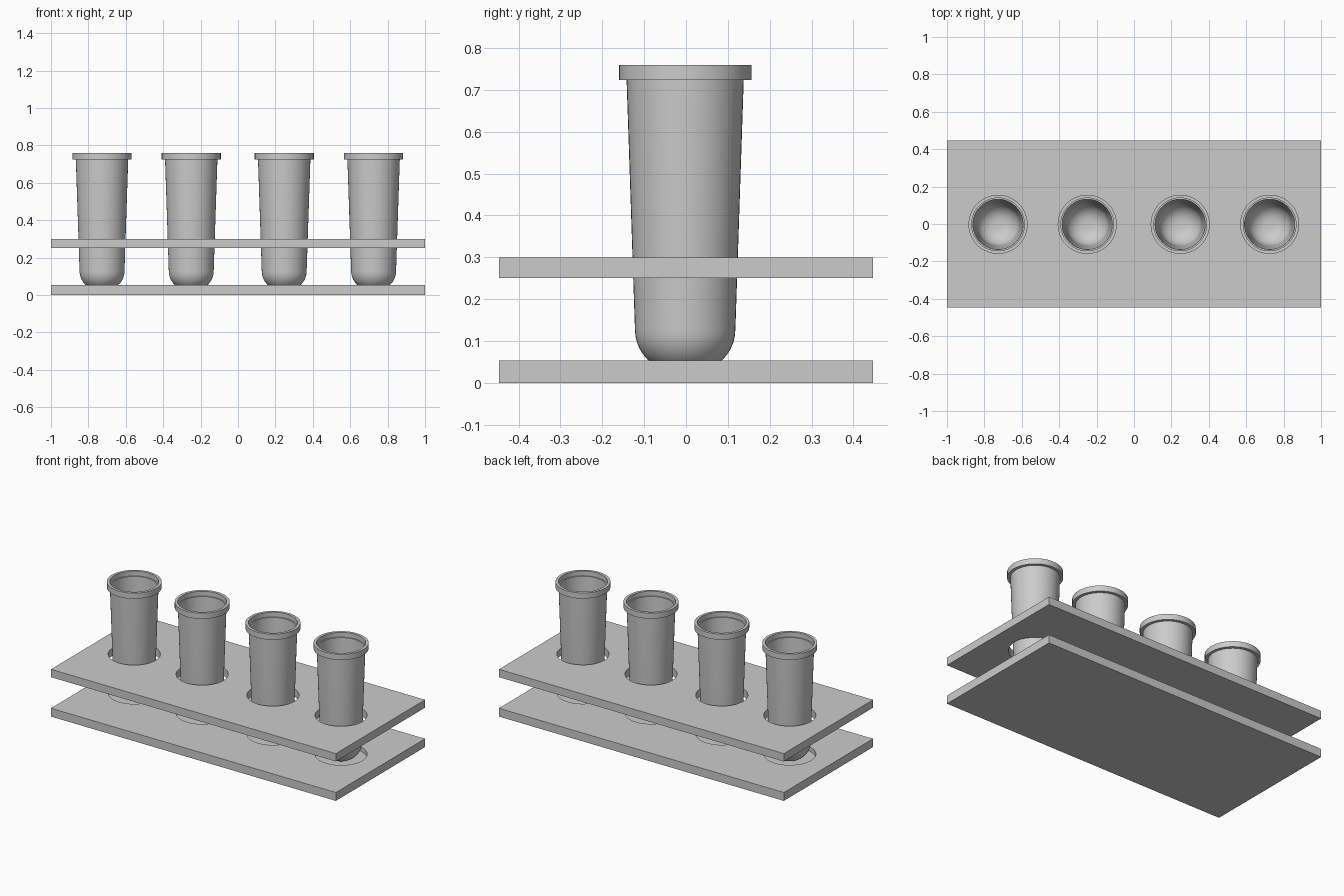
import bpy, bmesh, math
from mathutils import Matrix

if "Cube" in bpy.data.objects:
    bpy.data.objects.remove(bpy.data.objects["Cube"])

TUBE_X = (-0.727, -0.25, 0.247, 0.725)
TUBE_Y = -0.002
HOLE_R = 0.15
SEGMENTS = 48

grey = bpy.data.materials.new("light_grey")
grey.use_nodes = True
colour = (0.6, 0.6, 0.6, 1)
grey.diffuse_color = colour
grey.node_tree.nodes["Principled BSDF"].inputs["Base Color"].default_value = colour


def add_object(name, bm):
    bmesh.ops.recalc_face_normals(bm, faces=bm.faces)
    mesh = bpy.data.meshes.new(name)
    bm.to_mesh(mesh)
    bm.free()
    mesh.materials.append(grey)
    obj = bpy.data.objects.new(name, mesh)
    bpy.context.collection.objects.link(obj)
    return obj


def activate(obj):
    bpy.ops.object.select_all(action="DESELECT")
    obj.select_set(True)
    bpy.context.view_layer.objects.active = obj


def plate(name, z0, z1, hole_floor):
    """Rectangular plate with a row of round holes cut down to hole_floor."""
    bm = bmesh.new()
    size = Matrix.Diagonal((2, 0.894, z1 - z0, 1))
    bmesh.ops.create_cube(bm, size=1, matrix=Matrix.Translation((0, 0, (z0 + z1) / 2)) @ size)
    obj = add_object(name, bm)

    top = z1 + 0.05
    bm = bmesh.new()
    for x in TUBE_X:
        place = Matrix.Translation((x, TUBE_Y, (top + hole_floor) / 2))
        bmesh.ops.create_cone(bm, cap_ends=True, segments=SEGMENTS, radius1=HOLE_R,
                              radius2=HOLE_R, depth=top - hole_floor, matrix=place)
    cutter = add_object("hole_cutter", bm)
    cutter.hide_render = True

    cut = obj.modifiers.new("holes", "BOOLEAN")
    cut.operation = "DIFFERENCE"
    cut.solver = "EXACT"
    cut.object = cutter
    activate(obj)
    bpy.ops.object.modifier_apply(modifier=cut.name)
    bpy.data.objects.remove(cutter)
    bpy.ops.object.shade_smooth_by_angle(angle=math.radians(30))


def rounded_bottom(radius, floor, fillet, steps=10):
    """Quarter-round profile from the floor up to the side wall."""
    points = [(0, floor)]
    for i in range(steps + 1):
        a = i / steps * math.pi / 2
        points.append((radius - fillet + fillet * math.sin(a),
                       floor + fillet - fillet * math.cos(a)))
    return points


def tube(name, x):
    """Tapered open tube with a thick rim, turned from a closed profile."""
    outside = rounded_bottom(0.12, 0.027, 0.1)
    outside += [(0.14, 0.724), (0.158, 0.724), (0.158, 0.76)]
    inside = rounded_bottom(0.114, 0.033, 0.094)
    inside += [(0.134, 0.73), (0.141, 0.73), (0.141, 0.76)]
    profile = outside + inside[::-1]

    bm = bmesh.new()
    verts = [bm.verts.new((r, 0, z)) for r, z in profile]
    edges = [bm.edges.new(pair) for pair in zip(verts, verts[1:])]
    bmesh.ops.spin(bm, geom=verts + edges, cent=(0, 0, 0), axis=(0, 0, 1),
                   angle=math.tau, steps=SEGMENTS, use_duplicate=False)
    bmesh.ops.remove_doubles(bm, verts=bm.verts, dist=0.0005)
    obj = add_object(name, bm)
    obj.location = (x, TUBE_Y, 0)
    activate(obj)
    bpy.ops.object.shade_smooth_by_angle(angle=math.radians(30))


# Rack: solid base with shallow recesses, and a drilled upper shelf
plate("base_plate", 0, 0.053, 0.026)
plate("upper_plate", 0.25, 0.3, 0.2)

# Row of tubes
for number, x in enumerate(TUBE_X, 1):
    tube(f"tube_{number}", x)
